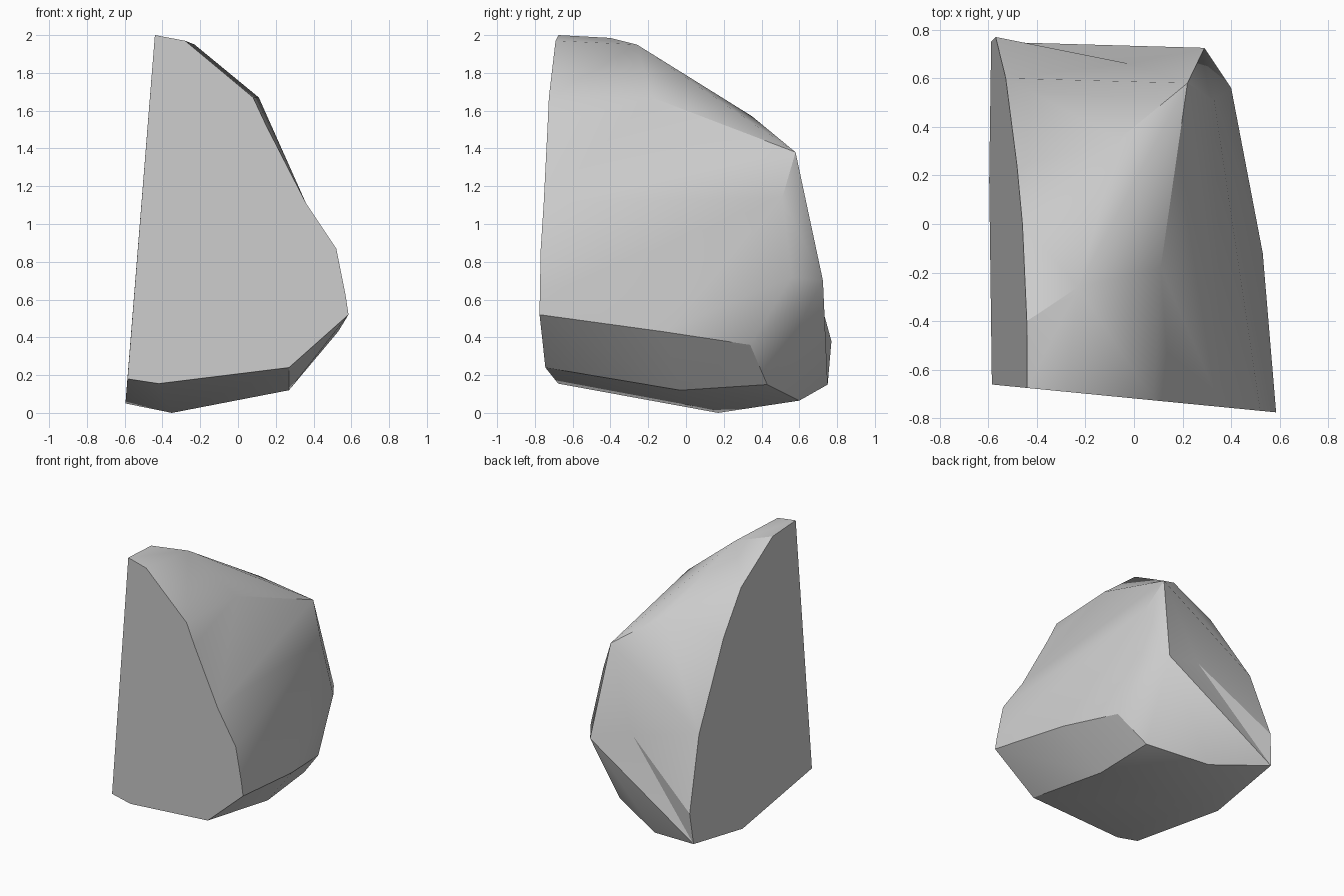
import bpy
import bmesh
from mathutils import Vector

cube = bpy.data.objects.get("Cube")
if cube:
    bpy.data.objects.remove(cube, do_unlink=True)


def front(x, z):
    """Point on the flat front cut."""
    return Vector((x, -0.718 - 0.098 * x, z))


def side(y, z):
    """Point on the flat side cut."""
    return Vector((-0.6 + 0.08 * z, y, z))


# Outline of the front cut
points = [front(*p) for p in (
    (-0.44, 2.0), (-0.28, 1.97), (0.08, 1.67), (0.29, 1.28), (0.52, 0.87),
    (0.57, 0.62), (0.585, 0.52), (0.27, 0.24), (-0.42, 0.155), (-0.585, 0.18))]

# Outline of the side cut
points += [side(*p) for p in (
    (-0.4, 1.985), (0.0, 1.76), (0.24, 1.48), (0.6, 0.9),
    (0.77, 0.38), (0.75, 0.15), (0.18, 0.05))]

# Corners of the rough top, back and flank
points += [Vector(p) for p in (
    (-0.23, -0.26, 1.95), (0.11, -0.18, 1.67), (0.22, 0.58, 1.38),
    (-0.06, 0.35, 1.57), (0.33, 0.51, 1.14), (0.40, 0.56, 0.72),
    (0.29, 0.725, 0.70))]

# Corners of the underside
points += [Vector(p) for p in (
    (0.53, -0.12, 0.43), (0.43, 0.34, 0.36), (0.25, 0.43, 0.15),
    (0.27, -0.03, 0.12), (-0.16, 0.60, 0.065), (-0.35, 0.17, 0.0))]

# Hollows: target point and the push that keeps it on the hull
dents = [
    (front(0.15, 1.52), Vector((0.04, -0.004, 0))),
    (front(0.36, 1.11), Vector((0.06, -0.006, 0))),
    (Vector((-0.02, 0.66, 0.78)), Vector((0, 0.14, 0))),
]

# Wrap the corners in a hull, then press the hollows in
bm = bmesh.new()
for p in points:
    bm.verts.new(p)
pressed = [(bm.verts.new(p + push), p) for p, push in dents]
result = bmesh.ops.convex_hull(bm, input=bm.verts[:])
for vert, target in pressed:
    if vert.is_valid and vert.link_faces:
        vert.co = target
loose = [v for v in bm.verts if not v.link_faces]
bmesh.ops.delete(bm, geom=loose, context='VERTS')
bmesh.ops.recalc_face_normals(bm, faces=bm.faces[:])

mesh = bpy.data.meshes.new("rock")
bm.to_mesh(mesh)
bm.free()
rock = bpy.data.objects.new("rock", mesh)
bpy.context.collection.objects.link(rock)

# Stone colour
stone = bpy.data.materials.new("grey_stone")
stone.use_nodes = True
colour = (0.6, 0.6, 0.6, 1)
stone.diffuse_color = colour
stone.node_tree.nodes["Principled BSDF"].inputs["Base Color"].default_value = colour
mesh.materials.append(stone)

# Soft facets with sharp main edges
bpy.ops.object.select_all(action='DESELECT')
rock.select_set(True)
bpy.context.view_layer.objects.active = rock
bpy.ops.object.shade_smooth_by_angle(angle=0.52)
